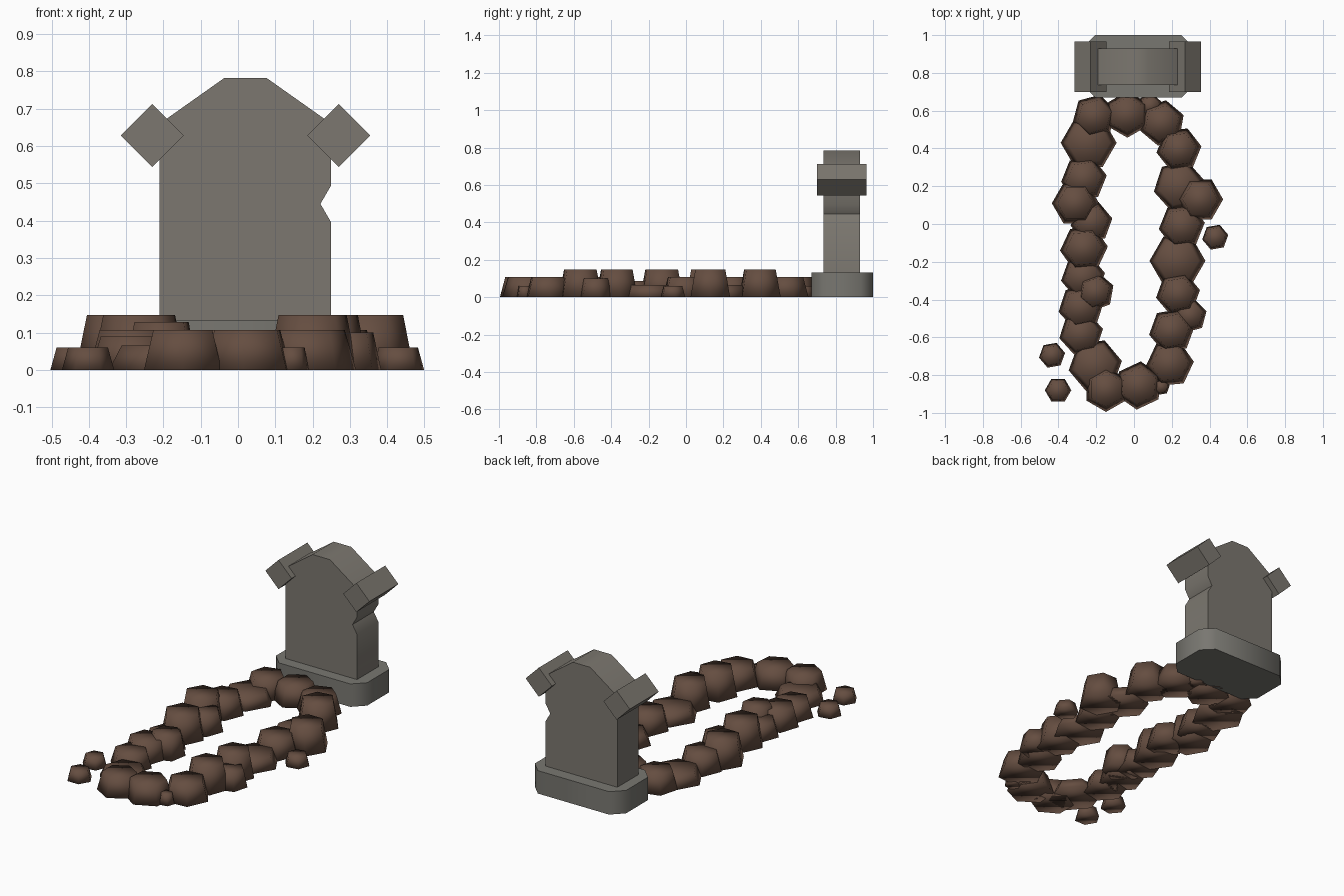
import bpy, bmesh, math

if "Cube" in bpy.data.objects:
    bpy.data.objects.remove(bpy.data.objects["Cube"])

def material(name, rgb):
    m = bpy.data.materials.new(name)
    m.diffuse_color = (*rgb, 1)
    m.use_nodes = True
    m.node_tree.nodes["Principled BSDF"].inputs["Base Color"].default_value = m.diffuse_color
    return m

STONE = material("weathered stone", (0.20, 0.185, 0.16))
PLINTH = material("plinth stone", (0.19, 0.185, 0.165))
EARTH = material("brown earth", (0.13, 0.075, 0.052))

def add_object(name, bm, mat, angle):
    bmesh.ops.recalc_face_normals(bm, faces=bm.faces)
    me = bpy.data.meshes.new(name)
    bm.to_mesh(me)
    bm.free()
    me.materials.append(mat)
    ob = bpy.data.objects.new(name, me)
    bpy.context.collection.objects.link(ob)
    bpy.ops.object.select_all(action='DESELECT')
    ob.select_set(True)
    bpy.context.view_layer.objects.active = ob
    bpy.ops.object.shade_smooth_by_angle(angle=math.radians(angle))
    return ob

def prism(name, points, move, mat, angle):
    """Extrude an outline of 3D points along the move vector."""
    bm = bmesh.new()
    face = bm.faces.new([bm.verts.new(p) for p in points])
    ext = bmesh.ops.extrude_face_region(bm, geom=[face])
    verts = [v for v in ext["geom"] if isinstance(v, bmesh.types.BMVert)]
    bmesh.ops.translate(bm, verts=verts, vec=move)
    if len(bm.faces) < len(points) + 2:  # close the starting cap
        bmesh.ops.holes_fill(bm, edges=bm.edges)
    return add_object(name, bm, mat, angle)

# Plinth with cut corners
x0, x1, y0, y1, c = -0.27, 0.316, 0.67, 1.0, 0.064
prism("plinth", [(x0 + c, y0, 0), (x1 - c, y0, 0), (x1, y0 + c, 0), (x1, y1 - c, 0),
                 (x1 - c, y1, 0), (x0 + c, y1, 0), (x0, y1 - c, 0), (x0, y0 + c, 0)],
      (0, 0, 0.133), PLINTH, 50)

# Headstone slab with sloped shoulders and a chip in its right edge
outline = [(-0.21, 0.10), (0.25, 0.10), (0.25, 0.395), (0.221, 0.445), (0.25, 0.495),
           (0.25, 0.66), (0.076, 0.783), (-0.036, 0.783), (-0.21, 0.66)]
prism("headstone", [(x, 0.735, z) for x, z in outline], (0, 0.195, 0), STONE, 50)

# Square bars turned 45 degrees on the shoulders
for side, cx in (("left", -0.23), ("right", 0.27)):
    d = 0.0845
    pts = [(cx - d, 0.7, 0.628), (cx, 0.7, 0.628 - d), (cx + d, 0.7, 0.628), (cx, 0.7, 0.628 + d)]
    prism(side + "_shoulder_bar", pts, (0, 0.265, 0), STONE, 30)

# Six-sided clods of earth around the grave: x, y, radius, height, turn
clods = [
    (-.21, .57, .118, .107, 15), (-.24, .43, .148, .065, 0), (-.265, .24, .122, .107, 8),
    (-.31, .11, .125, .147, 0), (-.225, .01, .112, .107, 10), (-.265, -.13, .127, .147, 5),
    (-.27, -.28, .118, .085, 10), (-.205, -.36, .102, .128, 20), (-.28, -.44, .122, .107, 12),
    (-.28, -.58, .118, .09, 12), (-.205, -.75, .143, .065, 10), (-.148, -.875, .12, .107, 30),
    (.025, -.855, .128, .107, 25), (.145, -.862, .045, .06, 10), (.19, -.74, .127, .107, 5),
    (.20, -.565, .122, .147, 10), (.295, -.485, .092, .1, 15), (.233, -.37, .118, .147, 10),
    (.23, -.195, .148, .065, 0), (.253, -.01, .123, .107, 8), (.24, .20, .138, .065, 12),
    (.35, .13, .122, .147, 0), (.238, .395, .12, .147, 8), (.148, .535, .122, .107, 20),
    (-.035, .58, .123, .107, 30), (.085, .625, .065, .06, 20),
    (-.434, -.695, .07, .06, 10), (-.402, -.88, .07, .06, 0), (.43, -.07, .07, .06, 10)]
for i, (x, y, r, h, turn) in enumerate(clods, 1):
    bm = bmesh.new()
    bmesh.ops.create_cone(bm, cap_ends=True, segments=6, radius1=r, radius2=r * 0.76, depth=h)
    a = math.radians(turn + 30)
    for v in bm.verts:
        px, py = v.co.x, v.co.y
        v.co = (x + px * math.cos(a) - py * math.sin(a),
                y + px * math.sin(a) + py * math.cos(a), v.co.z + h / 2)
    add_object(f"earth_clod_{i}", bm, EARTH, 180)
